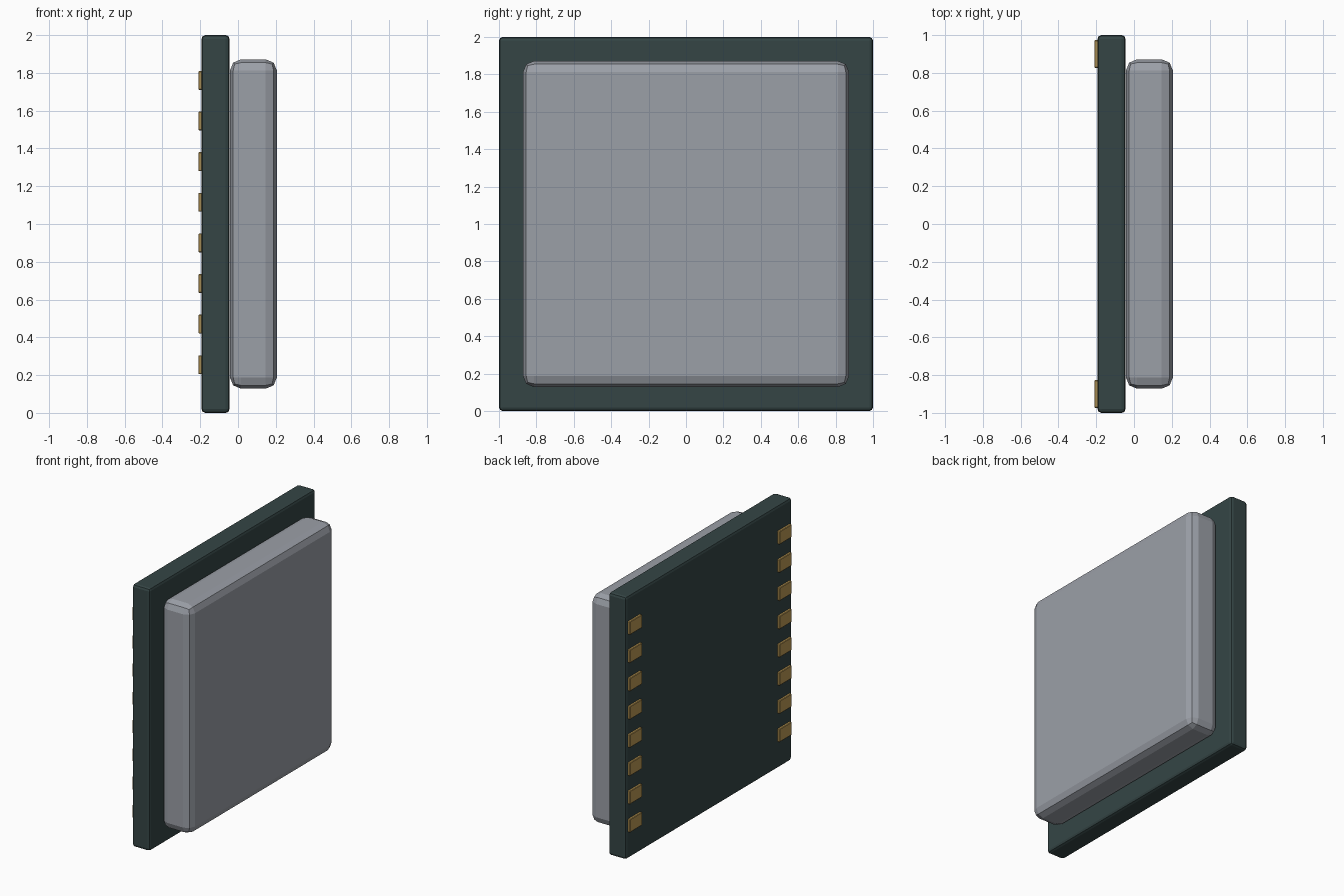
import bpy

if "Cube" in bpy.data.objects:
    bpy.data.objects.remove(bpy.data.objects["Cube"])


def material(name, rgb):
    m = bpy.data.materials.new(name)
    m.diffuse_color = (*rgb, 1)
    m.use_nodes = True
    m.node_tree.nodes["Principled BSDF"].inputs["Base Color"].default_value = m.diffuse_color
    return m


def block(name, lo, hi, bevel, segments, mat):
    """Bevelled box between two opposite corners."""
    bpy.ops.mesh.primitive_cube_add(size=1, location=[(a + b) / 2 for a, b in zip(lo, hi)])
    ob = bpy.context.object
    ob.name = name
    ob.scale = [b - a for a, b in zip(lo, hi)]
    bpy.ops.object.transform_apply(location=False, rotation=False, scale=True)
    mod = ob.modifiers.new("edge_bevel", 'BEVEL')
    mod.width = bevel
    mod.segments = segments
    ob.data.materials.append(mat)
    return ob


board_green = material("board_green", (0.035, 0.06, 0.06))
shield_metal = material("shield_metal", (0.33, 0.35, 0.39))
pad_gold = material("pad_gold", (0.50, 0.32, 0.09))

# Circuit board standing upright
block("circuit_board", (-0.193, -1, 0), (-0.045, 1, 2), 0.02, 2, board_green)

# Metal shield can on the +x face
block("shield_can", (-0.043, -0.872, 0.128), (0.206, 0.872, 1.872), 0.06, 2, shield_metal)

# Solder pads: a column of eight along each side of the back face
for side, y in (("left", 0.9), ("right", -0.9)):
    for i in range(8):
        z = 0.255 + i * 0.215
        block(f"solder_pad_{side}_{i + 1}", (-0.21, y - 0.074, z - 0.05),
              (-0.188, y + 0.074, z + 0.05), 0.004, 1, pad_gold)
